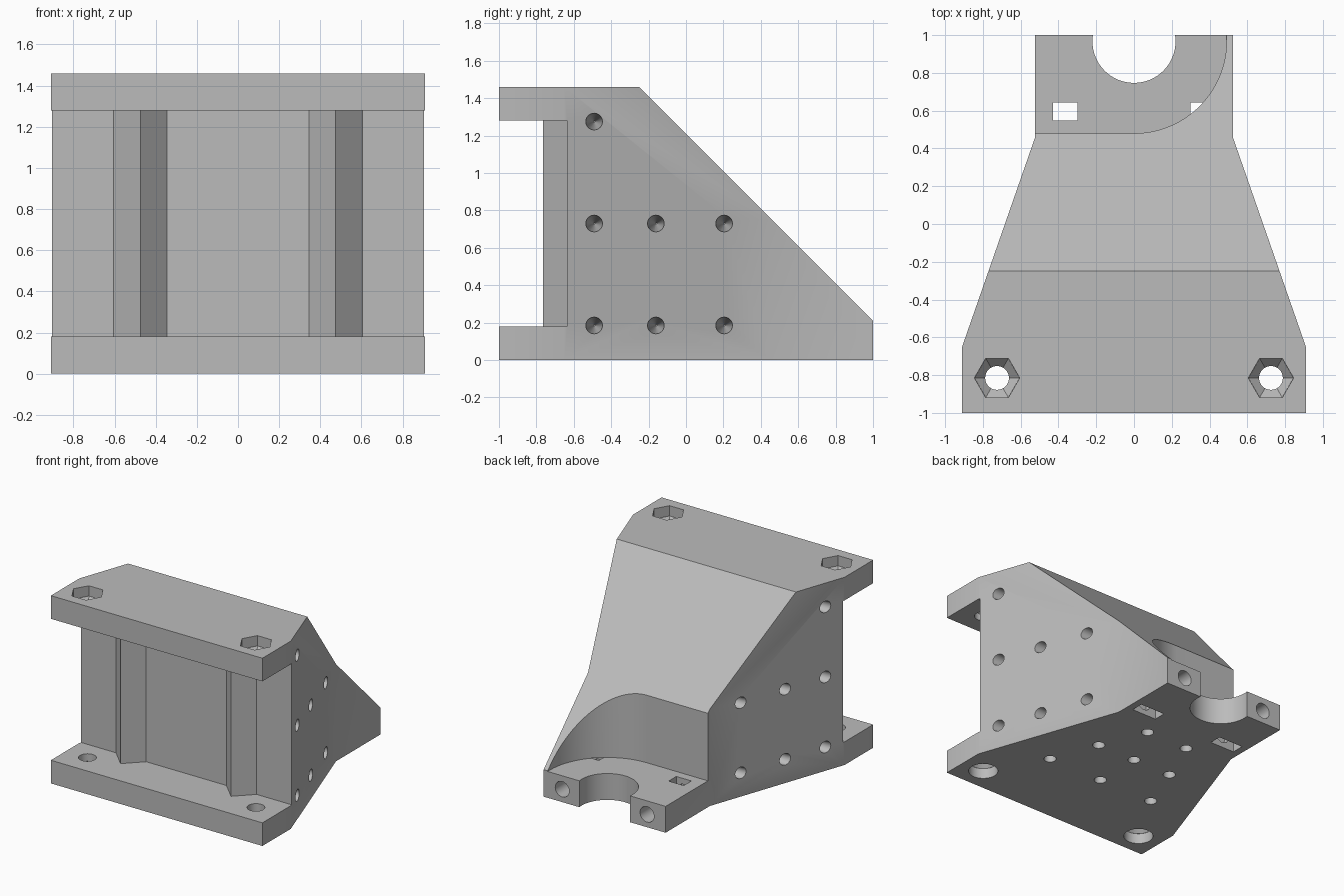
import bpy, bmesh, math
from mathutils import Matrix, Vector

if "Cube" in bpy.data.objects:
    bpy.data.objects.remove(bpy.data.objects["Cube"])

grey = bpy.data.materials.new("light_grey_plastic")
grey.diffuse_color = (0.5, 0.5, 0.5, 1)
grey.use_nodes = True
grey.node_tree.nodes["Principled BSDF"].inputs["Base Color"].default_value = grey.diffuse_color


def make(name, bm):
    bmesh.ops.recalc_face_normals(bm, faces=bm.faces)
    me = bpy.data.meshes.new(name)
    bm.to_mesh(me)
    bm.free()
    me.materials.append(grey)
    ob = bpy.data.objects.new(name, me)
    bpy.context.collection.objects.link(ob)
    return ob


def prism(name, pts, z0, z1, axis='Z'):
    """Extrude a plan outline (or a y-z outline along x)."""
    bm = bmesh.new()
    place = (lambda p, h: (p[0], p[1], h)) if axis == 'Z' else (lambda p, h: (h, p[0], p[1]))
    face = bm.faces.new([bm.verts.new(place(p, z0)) for p in pts])
    ext = bmesh.ops.extrude_face_region(bm, geom=[face])
    move = Vector(place((0, 0), z1 - z0))
    bmesh.ops.translate(bm, vec=move, verts=[g for g in ext['geom'] if isinstance(g, bmesh.types.BMVert)])
    return make(name, bm)


def box(name, x0, x1, y0, y1, z0, z1):
    return prism(name, [(x0, y0), (x1, y0), (x1, y1), (x0, y1)], z0, z1)


def cone(name, start, direction, length, r1, r2, sides=32):
    """Round or polygonal cutter running from start along direction."""
    d = Vector(direction)
    bm = bmesh.new()
    rot = d.to_track_quat('Z', 'Y').to_matrix().to_4x4() if abs(d.z) < 0.9 else Matrix.Diagonal((1, 1, d.z, 1))
    m = Matrix.Translation(Vector(start) + d * length / 2) @ rot
    turn = Matrix.Rotation(math.pi / 2, 4, 'Z') if sides == 6 else Matrix()
    bmesh.ops.create_cone(bm, cap_ends=True, segments=sides, radius1=r1, radius2=r2,
                          depth=length, matrix=m @ turn)
    return make(name, bm)


# main body: tapered plan outline
half = [(0.91, -1), (0.91, -0.65), (0.525, 0.455), (0.525, 1)]
body = prism("bracket_body", half + [(-x, y) for x, y in reversed(half)], 0, 1.46)
cuts = []

# sloping back
cuts.append(prism("slope_cut", [(-0.25, 1.46), (-0.26, 1.47), (-0.26, 2), (1.5, 2), (1.5, -0.29)], -2, 2, 'X'))
cuts[-1].data.transform(Matrix())

# front opening between the plates, leaving two V-shaped ridges
w, f, p = -0.635, 0.13, -0.765
cuts.append(prism("front_opening", [(-1.2, -1.3), (1.2, -1.3), (1.2, w), (0.475 + f, w), (0.475, p),
            (0.475 - f, w), (-0.475 + f, w), (-0.475, p), (-0.475 - f, w), (-1.2, w)], 0.18, 1.28))

# rounded pocket at the back
arc = [(0.49 * math.sin(a), 0.97 - 0.49 * math.cos(a)) for a in (i * math.pi / 64 for i in range(33))]
cuts.append(prism("back_pocket", [(-0.8, 0.48)] + arc + [(0.49, 1.3), (-0.8, 1.3)], 0.205, 2))
cuts.append(cone("shaft_notch", (0, 0.967, -0.1), (0, 0, 1), 0.5, 0.22, 0.22, 64))

for s in (-1, 1):
    # nut slots and clamp bolt holes
    x = 0.365 * s
    cuts.append(box("nut_slot", x - 0.065, x + 0.065, 0.548, 0.642, -0.1, 0.207))
    cuts.append(box("nut_slot_wide", x - 0.105, x + 0.105, 0.547, 0.643, -0.1, 0.15))
    cuts.append(cone("clamp_bolt_hole", (x, 1.1, 0.1), (0, -1, 0), 0.6, 0.06, 0.06))

    # corner bolts: through hole, hexagon recess above, countersink below
    x, y = 0.725 * s, -0.815
    cuts.append(cone("corner_bolt_hole", (x, y, -0.1), (0, 0, 1), 1.7, 0.063, 0.063))
    cuts.append(cone("hexagon_recess", (x, y, 1.6), (0, 0, -1), 0.22, 0.12, 0.12, 6))
    cuts.append(cone("hexagon_taper", (x, y, 1.381), (0, 0, -1), 0.055, 0.12, 0.064, 6))
    cuts.append(cone("head_recess", (x, y, -0.1), (0, 0, 1), 0.18, 0.105, 0.105))
    cuts.append(cone("head_taper", (x, y, 0.079), (0, 0, 1), 0.045, 0.105, 0.064))

    # blind tapered holes in the sides
    for y, z in [(-0.49, 1.275)] + [(y, z) for y in (-0.49, -0.16, 0.205) for z in (0.185, 0.73)]:
        face_x = 0.91 - (y + 0.65) * 0.385 / 1.105
        cuts.append(cone("side_hole", (s * (face_x + 0.04), y, z), (-s, 0, 0), 0.54, 0.048, 0.004, 24))

# blind tapered holes underneath
for x, y in [(-0.18, 0.365), (0.18, 0.365), (-0.33, 0), (0, 0), (0.33, 0),
             (-0.47, -0.375), (0, -0.375), (0.47, -0.375)]:
    cuts.append(cone("base_hole", (x, y, -0.04), (0, 0, 1), 0.54, 0.048, 0.004, 24))

# carve everything and keep only the finished body
for c in cuts:
    m = body.modifiers.new(c.name, 'BOOLEAN')
    m.operation, m.solver, m.object = 'DIFFERENCE', 'EXACT', c
    c.hide_render = True
bpy.context.view_layer.update()
body.data = bpy.data.meshes.new_from_object(body.evaluated_get(bpy.context.evaluated_depsgraph_get()))
body.modifiers.clear()
for c in cuts:
    bpy.data.objects.remove(c)

bpy.context.view_layer.objects.active = body
body.select_set(True)
bpy.ops.object.shade_smooth_by_angle(angle=math.radians(25))
